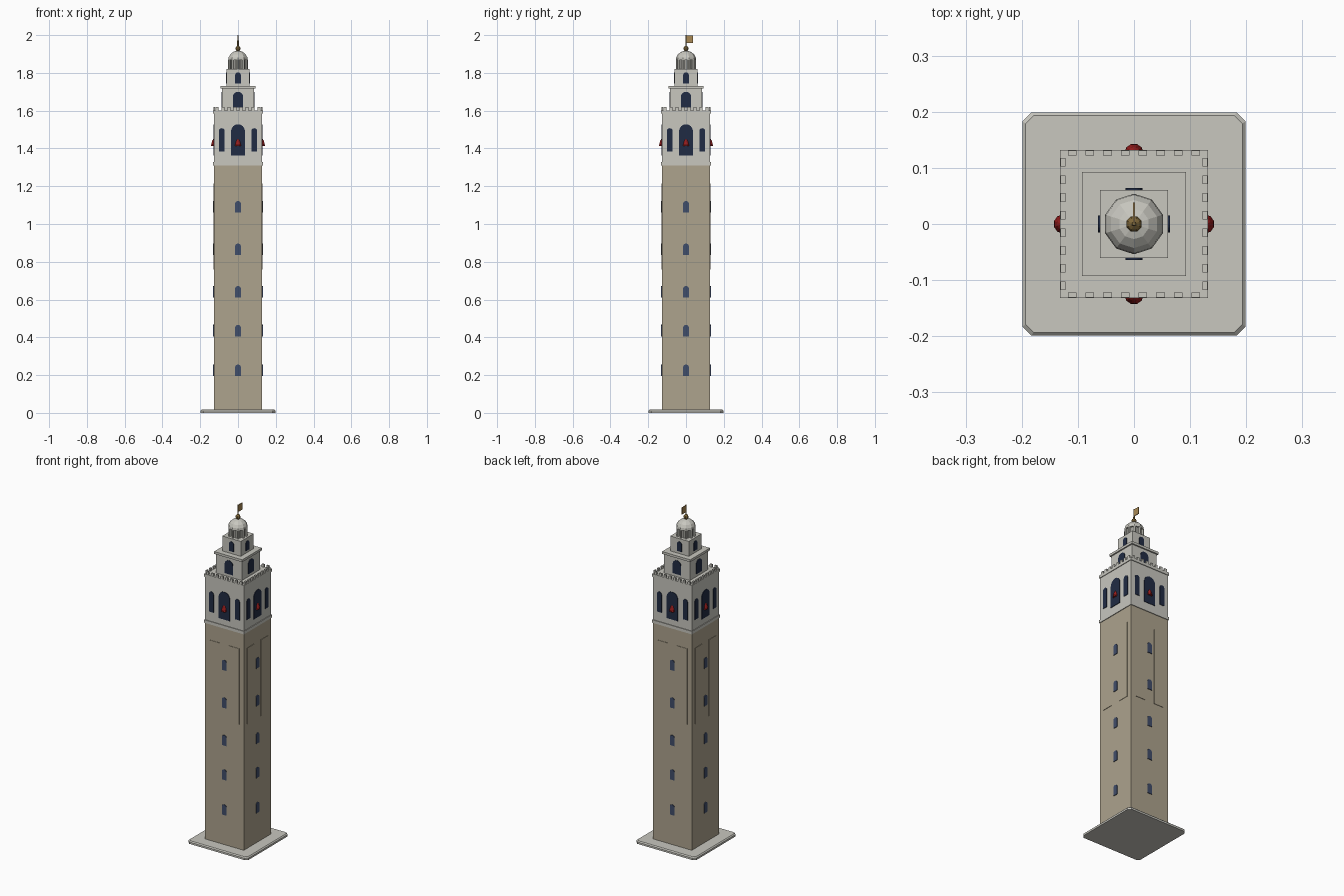
import bpy, math
from mathutils import Matrix, Vector

if "Cube" in bpy.data.objects:
    bpy.data.objects.remove(bpy.data.objects["Cube"])


def material(name, rgb):
    m = bpy.data.materials.new(name)
    lin = [(c / 255 / 12.92) if c < 10 else ((c / 255 + 0.055) / 1.055) ** 2.4 for c in rgb]
    m.diffuse_color = (*lin, 1)
    m.use_nodes = True
    m.node_tree.nodes["Principled BSDF"].inputs["Base Color"].default_value = m.diffuse_color
    return m


STONE = material("pale stone", (200, 199, 191))
BRICK = material("tan brick", (173, 163, 141))
DARK = material("dark opening", (32, 43, 68))
GLASS = material("blue window", (64, 77, 106))
RED = material("red bell", (150, 28, 28))
GOLD = material("old gold", (128, 104, 58))
FLAG = material("flag tan", (168, 136, 84))


def make(name, verts, faces, mat):
    me = bpy.data.meshes.new(name)
    me.from_pydata([tuple(v) for v in verts], [], faces)
    me.materials.append(mat)
    ob = bpy.data.objects.new(name, me)
    bpy.context.collection.objects.link(ob)
    return ob


def loft(name, rings, mat):
    """Closed skin through rings with equal point counts."""
    n = len(rings[0])
    verts = [p for r in rings for p in r]
    faces = [(k * n + i, k * n + (i + 1) % n, (k + 1) * n + (i + 1) % n, (k + 1) * n + i)
             for k in range(len(rings) - 1) for i in range(n)]
    faces += [tuple(range(n))[::-1], tuple(range(len(verts) - n, len(verts)))]
    return make(name, verts, faces, mat)


def box(name, x0, x1, y0, y1, z0, z1, mat):
    return loft(name, [[(x0, y0, z), (x1, y0, z), (x1, y1, z), (x0, y1, z)] for z in (z0, z1)], mat)


def block(name, half, z0, z1, mat):
    return box(name, -half, half, -half, half, z0, z1, mat)


def lathe(name, profile, n, mat, centre=(0, 0), turn=0.0):
    rings = [[(centre[0] + r * math.cos(turn + i * math.tau / n),
               centre[1] + r * math.sin(turn + i * math.tau / n), z) for i in range(n)]
             for r, z in profile]
    return loft(name, rings, mat)


def on_four_sides(ob):
    """Repeat a front-facing part on the other three sides."""
    for k in (1, 2, 3):
        c = ob.copy()
        c.matrix_world = Matrix.Rotation(k * math.pi / 2, 4, 'Z')
        bpy.context.collection.objects.link(c)


def arch(name, x, half, z0, z1, wall, mat, rise=None, steps=8):
    """Thin arched plate on the front wall, copied to every side."""
    rise = half if rise is None else rise
    outline = [(x - half, z0), (x + half, z0)]
    outline += [(x + half * math.cos(i * math.pi / steps),
                 z1 - rise + rise * math.sin(i * math.pi / steps)) for i in range(steps + 1)]
    on_four_sides(loft(name, [[(px, y, pz) for px, pz in outline]
                              for y in (-wall + 0.003, -wall - 0.003)], mat))


# Chamfered plinth with bevelled top edge
def chamfered(h, c, z):
    return [(-h + c, -h, z), (h - c, -h, z), (h, -h + c, z), (h, h - c, z),
            (h - c, h, z), (-h + c, h, z), (-h, h - c, z), (-h, -h + c, z)]


loft("plinth", [chamfered(0.199, 0.016, 0), chamfered(0.199, 0.016, 0.011),
                chamfered(0.193, 0.014, 0.017)], STONE)

# Brick shaft with raised strips and small windows
block("shaft", 0.128, 0.017, 1.31, BRICK)
for s in (-1, 1):
    on_four_sides(box("shaft_strip", s * 0.065 - 0.033, s * 0.065 + 0.033,
                      -0.1305, -0.126, 0.76, 1.215, BRICK))
for z in (0.195, 0.405, 0.61, 0.835, 1.06):
    arch("shaft_window", 0, 0.015, z, z + 0.062, 0.1285, GLASS, 0.012, 4)

# Belfry with ledges, openings and bells
block("belfry_sill", 0.132, 1.31, 1.328, STONE)
block("belfry", 0.128, 1.328, 1.59, STONE)
block("parapet_ledge", 0.132, 1.585, 1.602, STONE)
arch("belfry_opening", 0, 0.037, 1.363, 1.528, 0.128, DARK)
for s in (-1, 1):
    arch("belfry_side_opening", s * 0.086, 0.0155, 1.385, 1.507, 0.128, DARK)
on_four_sides(lathe("bell", [(0.017, 1.413), (0.0155, 1.424), (0.011, 1.44), (0.004, 1.45)],
                    10, RED, (0, -0.1265)))

# Merlons around the parapet
for i in range(8):
    x = (i - 3.5) * 0.0315
    on_four_sides(box("merlon", x - 0.0078, x + 0.0078, -0.131, -0.122, 1.60, 1.619, STONE))

# Stepped upper tiers
block("middle_tier", 0.085, 1.60, 1.717, STONE)
block("middle_cornice", 0.093, 1.717, 1.731, STONE)
arch("middle_opening", 0, 0.027, 1.618, 1.70, 0.085, DARK)
block("upper_tier", 0.061, 1.73, 1.82, STONE)
arch("upper_opening", 0, 0.0155, 1.745, 1.803, 0.061, DARK)

# Lantern: drum, columns and faceted dome
lathe("lantern_drum", [(0.042, 1.82), (0.042, 1.875)], 10, STONE)
for i in range(10):
    a = (i + 0.5) * math.tau / 10
    lathe("lantern_column", [(0.007, 1.82), (0.007, 1.872)], 6, STONE,
          (0.047 * math.cos(a), 0.047 * math.sin(a)))
lathe("dome", [(0.054, 1.868), (0.052, 1.882), (0.043, 1.898), (0.027, 1.911), (0.008, 1.917)],
      10, STONE, turn=math.pi / 10)

# Finial ball, pole and flag
lathe("finial_ball", [(0.006, 1.913), (0.012, 1.92), (0.0145, 1.929), (0.011, 1.938), (0.004, 1.943)],
      8, GOLD, turn=math.pi / 8)
lathe("flag_pole", [(0.0045, 1.94), (0.0035, 2.0)], 6, GOLD)
box("flag", -0.002, 0.002, 0.002, 0.038, 1.957, 1.998, FLAG)
